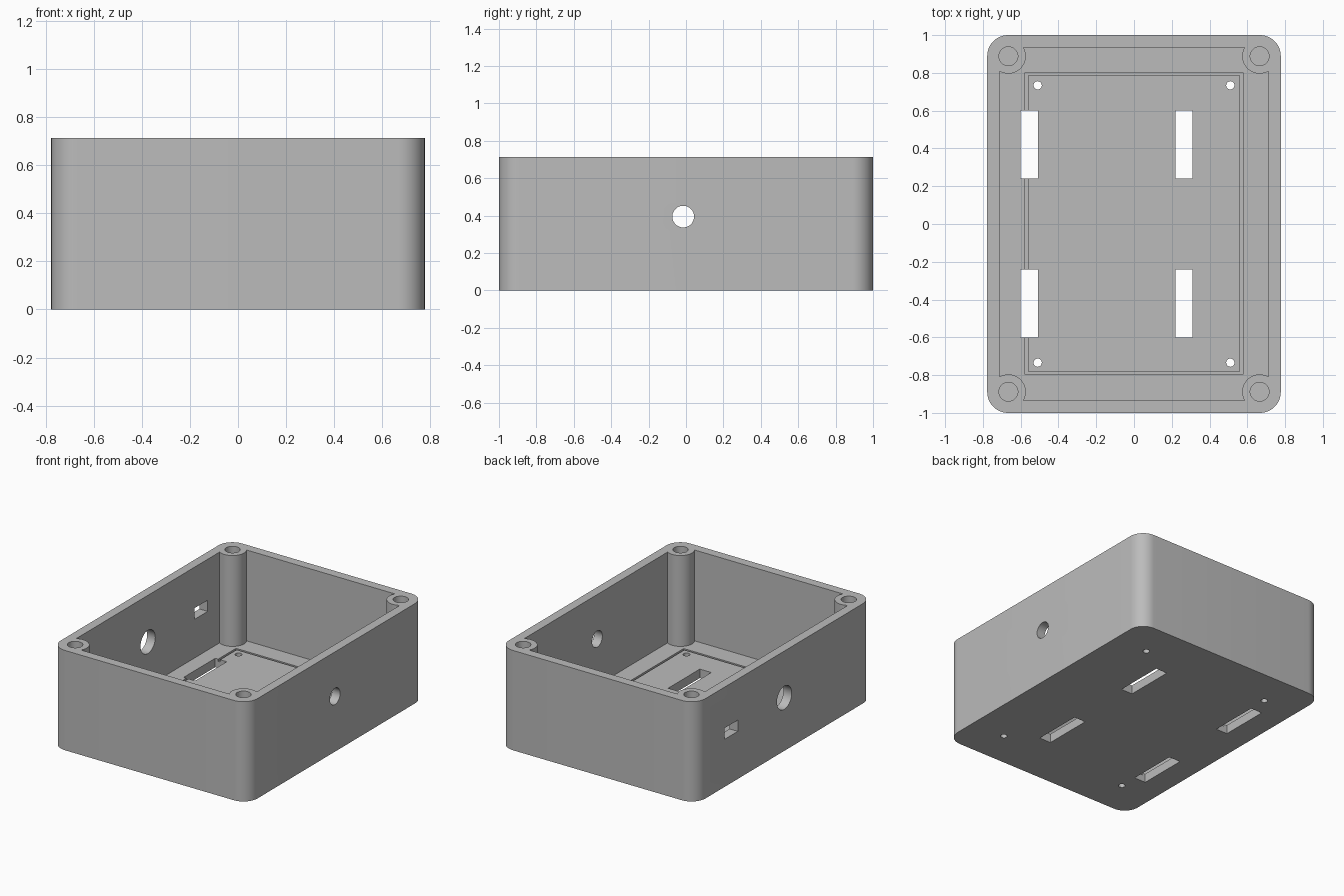
import bpy
import bmesh
from math import radians
from mathutils import Matrix, Vector

cube = bpy.data.objects.get("Cube")
if cube:
    bpy.data.objects.remove(cube, do_unlink=True)

HALF_X, HALF_Y, HEIGHT = 0.777, 1.0, 0.713
FLOOR, WALL, CORNER = 0.064, 0.065, 0.11
SIGNS = [(sx, sy) for sx in (-1, 1) for sy in (-1, 1)]

plastic = bpy.data.materials.new("grey plastic")
plastic.use_nodes = True
GREY = (0.5, 0.5, 0.5, 1)
plastic.diffuse_color = GREY
plastic.node_tree.nodes["Principled BSDF"].inputs["Base Color"].default_value = GREY


def make_object(name, bm):
    mesh = bpy.data.meshes.new(name)
    bm.to_mesh(mesh)
    bm.free()
    mesh.materials.append(plastic)
    obj = bpy.data.objects.new(name, mesh)
    bpy.context.collection.objects.link(obj)
    return obj


def box(name, low, high):
    low, high = Vector(low), Vector(high)
    bm = bmesh.new()
    bmesh.ops.create_cube(bm, size=1, matrix=Matrix.LocRotScale(
        (low + high) / 2, None, high - low))
    return make_object(name, bm)


def cylinder(name, centre, radius, depth, axis="Z", sides=48):
    turn = Matrix.Rotation(radians(90), 4, "Y") if axis == "X" else Matrix()
    bm = bmesh.new()
    bmesh.ops.create_cone(bm, cap_ends=True, segments=sides, radius1=radius, radius2=radius,
                          depth=depth, matrix=Matrix.Translation(centre) @ turn)
    return make_object(name, bm)


def cut(target, cutter):
    mod = target.modifiers.new("cut", "BOOLEAN")
    mod.operation, mod.solver, mod.object = "DIFFERENCE", "EXACT", cutter
    bpy.context.view_layer.objects.active = target
    bpy.ops.object.modifier_apply(modifier=mod.name)
    bpy.data.objects.remove(cutter, do_unlink=True)


# Outer shell with rounded vertical corners
body = box("enclosure_body", (-HALF_X, -HALF_Y, 0), (HALF_X, HALF_Y, HEIGHT))
bm = bmesh.new()
bm.from_mesh(body.data)
uprights = [e for e in bm.edges if abs(e.verts[0].co.z - e.verts[1].co.z) > 0.1]
bmesh.ops.bevel(bm, geom=uprights, offset=CORNER, segments=12, profile=0.5, affect="EDGES")
bm.to_mesh(body.data)
bm.free()

# Cavity that leaves a screw post in every corner
cavity = box("cavity", (WALL - HALF_X, WALL - HALF_Y, FLOOR),
             (HALF_X - WALL, HALF_Y - WALL, HEIGHT + 0.1))
for sx, sy in SIGNS:
    cut(cavity, cylinder("post", (sx * 0.665, sy * 0.888, 0.4), 0.092, 2))
cut(body, cavity)

# Narrow groove around the floor
groove = box("groove", (-0.577, -0.798, FLOOR - 0.016), (0.577, 0.802, FLOOR + 0.05))
cut(groove, box("groove_core", (-0.561, -0.782, -1), (0.561, 0.786, 1)))
cut(body, groove)

for sx, sy in SIGNS:
    # Screw holes in the posts, and mounting holes and strap slots in the floor
    cut(body, cylinder("post_hole", (sx * 0.665, sy * 0.888, HEIGHT), 0.05, 1.0))
    cut(body, cylinder("floor_hole", (sx * 0.51, sy * 0.734, 0), 0.022, 0.4, sides=24))
    x = 0.22 if sx > 0 else -0.6
    y = sy * 0.421
    cut(body, box("slot", (x, y - 0.179, -0.1), (x + 0.091, y + 0.179, 0.2)))

# Cable openings in the two long walls
cut(body, cylinder("small_port", (HALF_X, -0.015, 0.395), 0.058, 0.3, "X"))
cut(body, cylinder("large_port", (-HALF_X, 0.0, 0.38), 0.083, 0.3, "X"))
cut(body, box("square_port", (-1, 0.525, 0.34), (-0.6, 0.675, 0.42)))

# Smooth curves, sharp edges
bpy.ops.object.select_all(action="DESELECT")
body.select_set(True)
bpy.context.view_layer.objects.active = body
bpy.ops.object.shade_smooth_by_angle(angle=radians(30))
